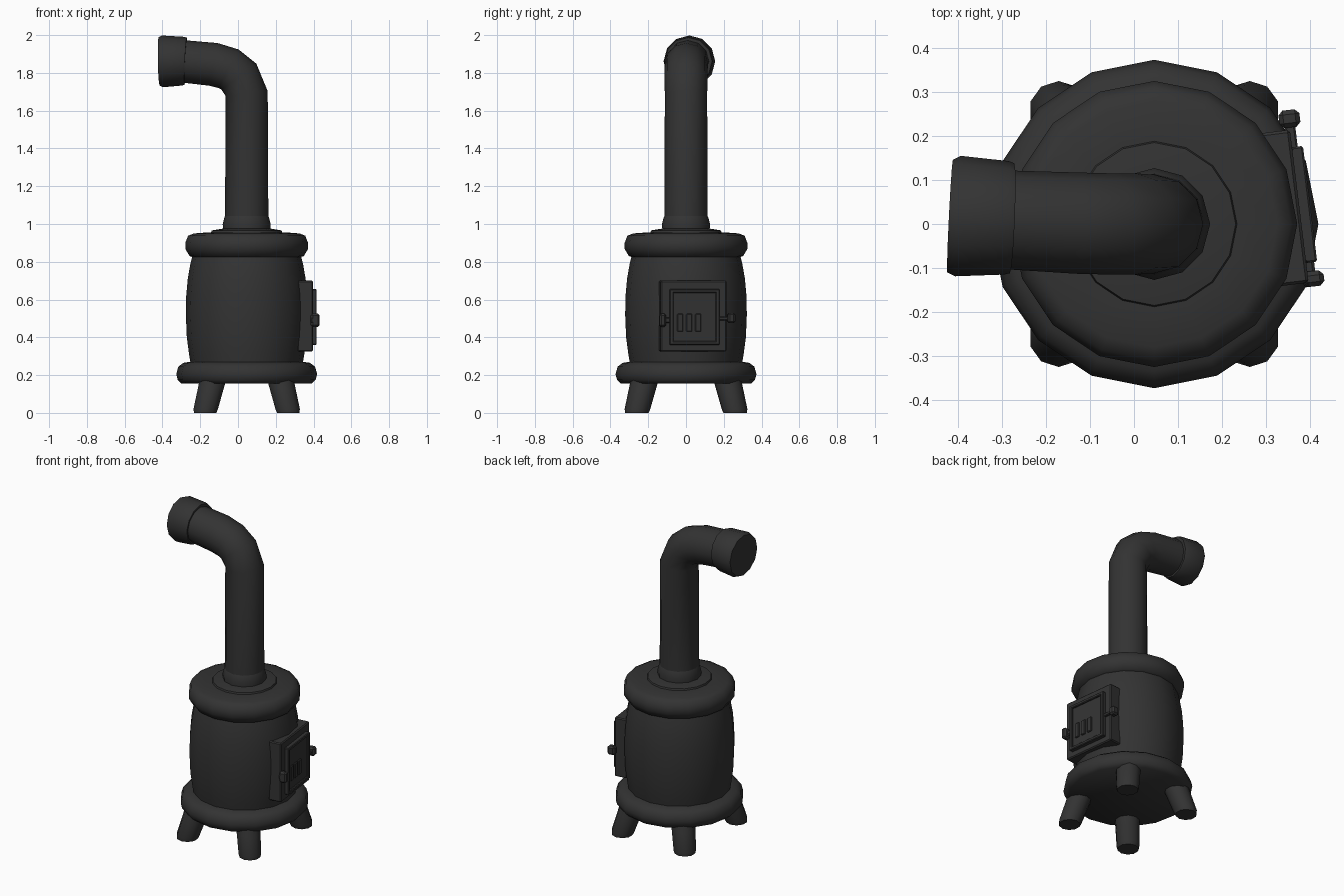
import bpy, bmesh, math
from mathutils import Vector, Matrix

if "Cube" in bpy.data.objects:
    bpy.data.objects.remove(bpy.data.objects["Cube"])

CX = 0.046  # stove axis

iron = bpy.data.materials.new("dark cast iron")
iron.diffuse_color = (0.033, 0.033, 0.033, 1)
iron.use_nodes = True
iron.node_tree.nodes["Principled BSDF"].inputs["Base Color"].default_value = iron.diffuse_color


def finish(name, bm, angle=40):
    bmesh.ops.recalc_face_normals(bm, faces=bm.faces)
    me = bpy.data.meshes.new(name)
    bm.to_mesh(me)
    bm.free()
    ob = bpy.data.objects.new(name, me)
    bpy.context.collection.objects.link(ob)
    me.materials.append(iron)
    bpy.ops.object.select_all(action='DESELECT')
    ob.select_set(True)
    bpy.context.view_layer.objects.active = ob
    bpy.ops.object.shade_smooth_by_angle(angle=math.radians(angle))
    return ob


def loft(name, rings, sides, phase=0.0, angle=40):
    """Skin round rings given as (centre, axis direction, radius)."""
    bm = bmesh.new()
    loops = []
    for c, d, r in rings:
        d = Vector(d).normalized()
        u = Vector((0, 1, 0))
        u = (u - d * u.dot(d)).normalized()
        v = d.cross(u)
        loop = []
        for i in range(sides):
            a = 2 * math.pi * i / sides + phase
            loop.append(bm.verts.new(Vector(c) + r * (math.cos(a) * u + math.sin(a) * v)))
        loops.append(loop)
    for a, b in zip(loops, loops[1:]):
        for i in range(sides):
            j = (i + 1) % sides
            bm.faces.new((a[i], a[j], b[j], b[i]))
    bm.faces.new(loops[0])
    bm.faces.new(loops[-1])
    return finish(name, bm, angle)


def lathe(name, profile, sides=16, angle=50):
    return loft(name, [((CX, 0, z), (0, 0, 1), r) for r, z in profile], sides, 0, angle)


# Stove drum and its two rolled rims
lathe("base_rim", [(0.345, 0.155), (0.365, 0.175), (0.373, 0.205), (0.362, 0.245),
                   (0.335, 0.265), (0.29, 0.272)])
lathe("drum", [(0.295, 0.25), (0.305, 0.31), (0.317, 0.40), (0.322, 0.52),
               (0.32, 0.62), (0.312, 0.71), (0.298, 0.79), (0.285, 0.84)])
lathe("top_rim", [(0.27, 0.82), (0.302, 0.83), (0.325, 0.868), (0.325, 0.90),
                  (0.31, 0.938), (0.28, 0.95), (0.20, 0.956)])
lathe("flue_flange", [(0.19, 0.95), (0.185, 0.966), (0.13, 0.975)])
lathe("flue_collar", [(0.125, 0.965), (0.127, 1.0), (0.118, 1.035), (0.108, 1.055)], 12)

# Bent flue pipe and its end cap
loft("flue_pipe", [((CX, 0, 0.97), (0, 0, 1), 0.115),
                   ((CX, 0, 1.69), (-0.12, 0, 1), 0.112),
                   ((0.005, 0, 1.78), (-0.6, 0, 0.8), 0.115),
                   ((-0.05, 0, 1.822), (-0.85, 0, 0.45), 0.115),
                   ((-0.13, 0.002, 1.845), (-1, 0.02, 0.2), 0.115),
                   ((-0.30, 0.01, 1.862), (-1, 0.04, 0.08), 0.112)], 12)
loft("flue_end_cap", [((-0.277, 0.013, 1.862), (-1, 0.04, 0.05), 0.125),
                      ((-0.29, 0.014, 1.862), (-1, 0.04, 0.05), 0.129),
                      ((-0.40, 0.018, 1.861), (-1, 0.05, -0.02), 0.137),
                      ((-0.418, 0.018, 1.861), (-1, 0.05, -0.02), 0.128)], 12)

# Four splayed legs
for sx, xn in ((-1, "left"), (1, "right")):
    for sy, yn in ((-1, "front"), (1, "back")):
        def at(k, z):
            return (CX + sx * k, sy * (k + 0.04), z)
        loft(f"{yn}_{xn}_leg", [(at(0.175, 0.19), (0, 0, 1), 0.075),
                                (at(0.19, 0.13), (0, 0, 1), 0.072),
                                (at(0.217, 0.02), (0, 0, 1), 0.068),
                                (at(0.22, 0.0), (0, 0, 1), 0.062)], 10)

# Door on the right side: local x outward, y sideways, z up
DOOR = Matrix.Translation((CX, 0, 0)) @ Matrix.Rotation(math.radians(7), 4, 'Z')


def plate(name, x0, x1, y0, y1, z0, z1, bevel=0.006):
    bm = bmesh.new()
    bmesh.ops.create_cube(bm, size=1)
    size = Vector((x1 - x0, y1 - y0, z1 - z0))
    for v in bm.verts:
        v.co = Vector((x0, y0, z0)) + Vector([(c + 0.5) * s for c, s in zip(v.co, size)])
    if bevel:
        bmesh.ops.bevel(bm, geom=bm.edges[:], offset=bevel, segments=1, affect='EDGES')
    bm.transform(DOOR)
    return finish(name, bm, 30)


plate("door_frame", 0.25, 0.332, -0.175, 0.175, 0.325, 0.70)
plate("door_panel", 0.32, 0.346, -0.13, 0.135, 0.36, 0.655)
# raised border on the door panel
plate("door_border_top", 0.33, 0.357, -0.13, 0.135, 0.635, 0.655, 0.004)
plate("door_border_bottom", 0.33, 0.357, -0.13, 0.135, 0.36, 0.38, 0.004)
plate("door_border_near", 0.33, 0.357, -0.13, -0.11, 0.36, 0.655, 0.004)
plate("door_border_far", 0.33, 0.357, 0.115, 0.135, 0.36, 0.655, 0.004)
# vent bars, hinge and latch
for i in range(3):
    y = -0.09 + i * 0.048
    plate(f"vent_bar_{i + 1}", 0.34, 0.354, y, y + 0.032, 0.43, 0.525, 0.004)
plate("hinge_arm", 0.32, 0.35, -0.185, -0.12, 0.475, 0.505)
plate("hinge_knob", 0.32, 0.368, -0.185, -0.15, 0.455, 0.525, 0.01)
plate("latch_arm", 0.32, 0.345, 0.11, 0.20, 0.49, 0.51, 0.004)
plate("latch_knob", 0.31, 0.358, 0.18, 0.22, 0.475, 0.53, 0.01)
